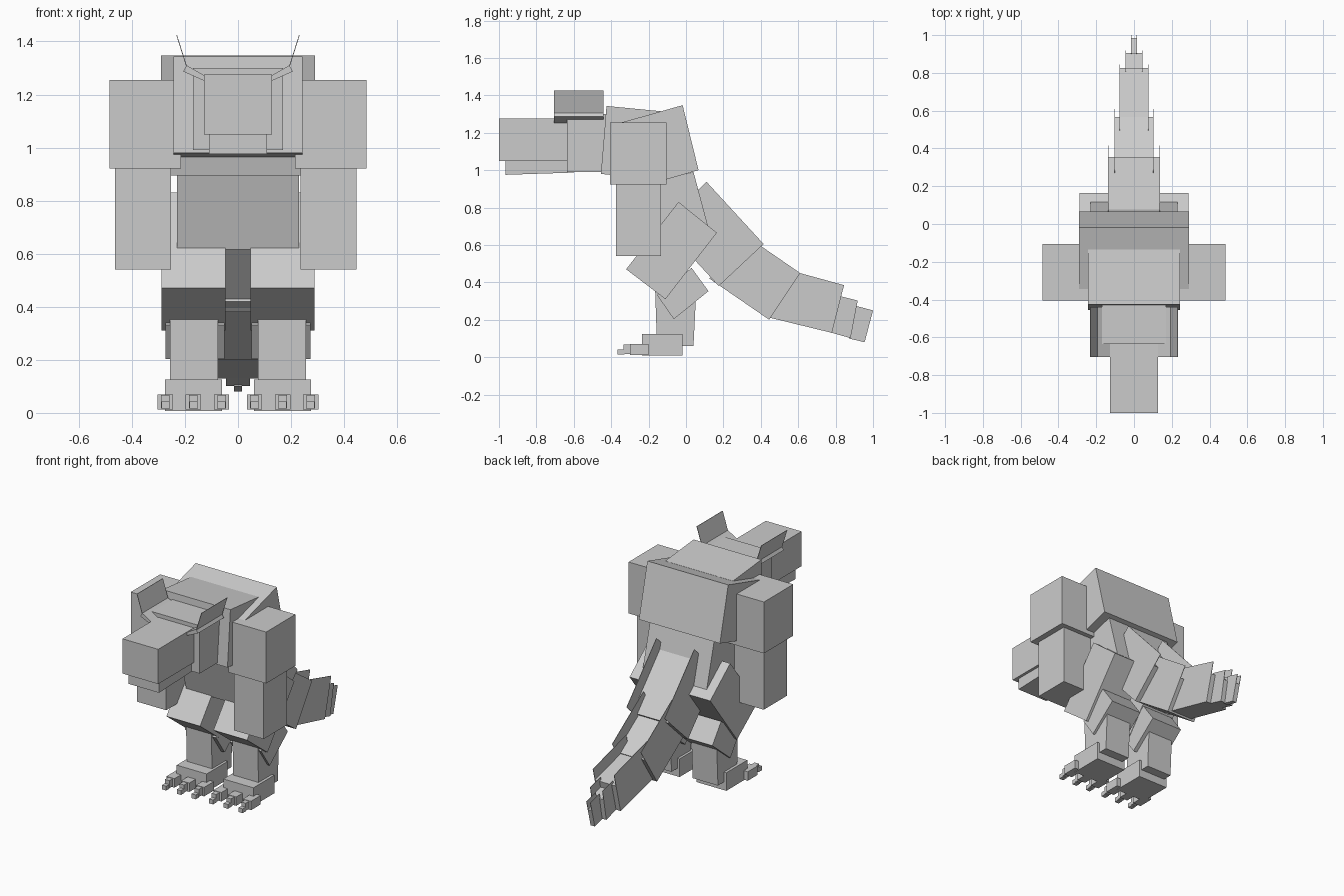
import bpy, bmesh

if "Cube" in bpy.data.objects:
    bpy.data.objects.remove(bpy.data.objects["Cube"], do_unlink=True)

grey = bpy.data.materials.new("plain_grey")
grey.use_nodes = True
COLOR = (0.6, 0.6, 0.6, 1)
grey.diffuse_color = COLOR
grey.node_tree.nodes["Principled BSDF"].inputs["Base Color"].default_value = COLOR


def prism(name, profile, axis, a, b):
    """Extrude a profile along x (points are y,z) or along y (points are x,z)."""
    bm = bmesh.new()

    def place(p, t):
        return (t, p[0], p[1]) if axis == 'x' else (p[0], t, p[1])
    lo = [bm.verts.new(place(p, a)) for p in profile]
    hi = [bm.verts.new(place(p, b)) for p in profile]
    n = len(profile)
    bm.faces.new(lo)
    bm.faces.new(hi[::-1])
    for i in range(n):
        j = (i + 1) % n
        bm.faces.new((lo[i], hi[i], hi[j], lo[j]))
    bmesh.ops.recalc_face_normals(bm, faces=bm.faces)
    mesh = bpy.data.meshes.new(name)
    bm.to_mesh(mesh)
    bm.free()
    mesh.materials.append(grey)
    ob = bpy.data.objects.new(name, mesh)
    bpy.context.collection.objects.link(ob)
    return ob


def box(name, x0, x1, y0, y1, z0, z1):
    return prism(name, [(y0, z0), (y1, z0), (y1, z1), (y0, z1)], 'x', x0, x1)


def mix(p, q, t):
    return (p[0] + (q[0] - p[0]) * t, p[1] + (q[1] - p[1]) * t)


# Head and neck
box("snout", -0.128, 0.128, -1.0, -0.6, 1.05, 1.275)
prism("jaw", [(-0.965, 0.975), (-0.6, 0.987), (-0.6, 1.05), (-0.965, 1.05)], 'x', -0.11, 0.11)
box("head", -0.17, 0.17, -0.635, -0.42, 0.99, 1.30)
prism("neck", [(-0.425, 1.343), (-0.135, 1.315), (-0.165, 0.95), (-0.455, 0.98)], 'x', -0.243, 0.243)

# Torso
prism("chest", [(-0.38, 1.245), (-0.018, 1.347), (0.067, 1.0), (-0.295, 0.895)], 'x', -0.29, 0.29)
prism("belly", [(-0.285, 0.91), (0.04, 0.99), (0.117, 0.703), (-0.2, 0.615)], 'x', -0.23, 0.23)

# Paired parts
for side, s in (("left", 1), ("right", -1)):
    # Brow ridge with an upright flap
    prism(side + "_brow", [(s * 0.124, 1.25), (s * 0.207, 1.287), (s * 0.193, 1.31), (s * 0.124, 1.27)],
          'y', -0.705, -0.44)
    prism(side + "_brow_flap", [(s * 0.192, 1.305), (s * 0.195, 1.305), (s * 0.233, 1.425), (s * 0.230, 1.425)],
          'y', -0.705, -0.44)
    # Arm
    box(side + "_upper_arm", s * 0.215, s * 0.485, -0.405, -0.105, 0.922, 1.255)
    inner, outer = (0.235, 0.446) if s > 0 else (0.252, 0.463)
    box(side + "_forearm", s * inner, s * outer, -0.375, -0.135, 0.54, 0.93)
    # Leg
    prism(side + "_thigh", [(-0.04, 0.83), (0.165, 0.665), (-0.11, 0.31), (-0.32, 0.47)],
          'x', s * 0.048, s * 0.289)
    prism(side + "_knee", [(0.03, 0.477), (0.12, 0.353), (-0.065, 0.203), (-0.155, 0.332)],
          'x', s * 0.05, s * 0.273)
    prism(side + "_shin", [(-0.165, 0.36), (0.055, 0.36), (0.04, 0.06), (-0.155, 0.06)],
          'x', s * 0.076, s * 0.257)
    box(side + "_foot", s * 0.06, s * 0.275, -0.235, -0.02, 0.008, 0.125)
    # Toes, each stepping down to a claw
    for i, x in enumerate((0.062, 0.168, 0.274)):
        name = f"{side}_toe_{i + 1}"
        x *= s
        box(name, x - 0.029, x + 0.029, -0.30, -0.2, 0.012, 0.07)
        box(name + "_joint", x - 0.016, x + 0.016, -0.335, -0.295, 0.018, 0.067)
        box(name + "_claw", x - 0.015, x + 0.015, -0.365, -0.33, 0.014, 0.042)

# Tail: profile order is top start, top end, bottom end, bottom start
tail = [
    (0.137, 0.25, [(0.11, 0.937), (0.415, 0.605), (0.175, 0.38), (-0.13, 0.712)]),
    (0.104, 0.27, [(0.29, 0.67), (0.61, 0.45), (0.445, 0.2), (0.125, 0.42)]),
    (0.077, 0.30, [(0.505, 0.478), (0.845, 0.385), (0.78, 0.13), (0.44, 0.213)]),
    (0.045, 0.30, [(0.81, 0.33), (0.918, 0.303), (0.88, 0.102), (0.78, 0.13)]),
    (0.015, 0.33, [(0.905, 0.275), (1.0, 0.25), (0.955, 0.08), (0.87, 0.10)]),
]
for i, (w, sink, (ts, te, be, bs)) in enumerate(tail):
    # Sunken core between two thin raised side plates
    name = f"tail_{i + 1}"
    prism(name, [mix(ts, bs, sink), mix(te, be, sink), be, bs], 'x', -w + 0.003, w - 0.003)
    for side, s in (("left", 1), ("right", -1)):
        prism(f"{name}_{side}_plate", [ts, te, be, bs], 'x', s * (w - 0.003), s * w)
